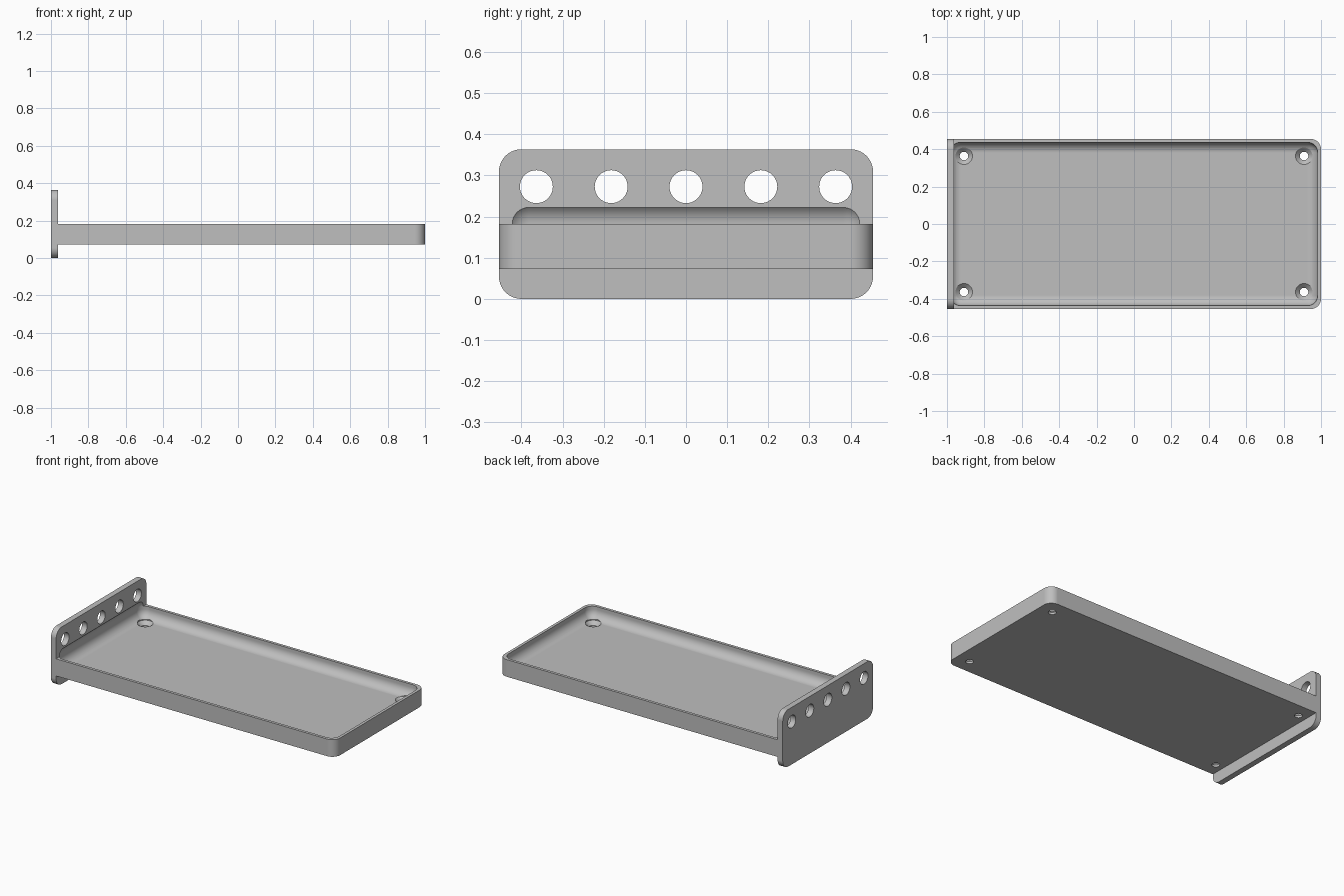
import bpy, bmesh
from mathutils import Matrix, Vector

cube = bpy.data.objects.get("Cube")
if cube:
    bpy.data.objects.remove(cube)

U = 2 / 110  # design unit: the model is 110 units long

grey = bpy.data.materials.new("plain grey")
grey.use_nodes = True
colour = (0.52, 0.52, 0.52, 1)
grey.diffuse_color = colour
grey.node_tree.nodes["Principled BSDF"].inputs["Base Color"].default_value = colour


def finish(bm, name):
    bmesh.ops.recalc_face_normals(bm, faces=bm.faces)
    mesh = bpy.data.meshes.new(name)
    bm.to_mesh(mesh)
    bm.free()
    mesh.materials.append(grey)
    obj = bpy.data.objects.new(name, mesh)
    bpy.context.collection.objects.link(obj)
    return obj


def rounded_box(name, low, high, radius, pick, segments=10):
    """Box between two corners, rounded on the edges that pick() accepts."""
    low, high = Vector(low) * U, Vector(high) * U
    bm = bmesh.new()
    bmesh.ops.create_cube(bm, size=1)
    for v in bm.verts:
        v.co = Vector([a if c < 0 else b for c, a, b in zip(v.co, low, high)])
    edges = [e for e in bm.edges
             if pick((e.verts[1].co - e.verts[0].co).normalized(),
                     (e.verts[0].co + e.verts[1].co) / 2)]
    bmesh.ops.bevel(bm, geom=edges, offset=radius * U, segments=segments,
                    profile=0.5, affect='EDGES')
    return finish(bm, name)


def lathe(name, profile, matrix):
    """Solid of revolution about local z from (radius, height) points."""
    bm = bmesh.new()
    n = 40
    rings = []
    for r, h in profile:
        ring = bmesh.ops.create_circle(bm, segments=n, radius=r * U)["verts"]
        for v in ring:
            v.co.z = h * U
        rings.append(ring)
    for a, b in zip(rings, rings[1:]):
        for i in range(n):
            j = (i + 1) % n
            bm.faces.new((a[i], a[j], b[j], b[i]))
    bm.faces.new(rings[0])
    bm.faces.new(rings[-1])
    bm.transform(matrix)
    return finish(bm, name)


def combine(target, tool, operation):
    mod = target.modifiers.new(operation.lower(), 'BOOLEAN')
    mod.operation = operation
    mod.solver = 'EXACT'
    mod.object = tool
    bpy.context.view_layer.objects.active = target
    bpy.ops.object.modifier_apply(modifier=mod.name)
    bpy.data.objects.remove(tool)


# Shallow tray with its two free corners rounded
tray = rounded_box("tray_with_end_plate", (-53.5, -25, 4), (55, 25, 10), 3,
                   lambda d, mid: abs(d.z) > 0.9 and mid.x > 0)

# Upright end plate with rounded corners
plate = rounded_box("end_plate", (-55, -25, 0), (-53, 25, 20), 3,
                    lambda d, mid: abs(d.x) > 0.9)
combine(tray, plate, 'UNION')

# Hollow with soft edges, biting slightly into the end plate
hollow = rounded_box("hollow_cutter", (-54, -24, 6), (54, 24, 13), 3,
                     lambda d, mid: True)
combine(tray, hollow, 'DIFFERENCE')

# Row of round holes through the end plate
for i in range(-2, 3):
    place = Matrix.Translation(Vector((-54, 10 * i, 15)) * U) @ Matrix.Rotation(1.5707963, 4, 'Y')
    combine(tray, lathe("plate_hole_cutter", [(2.2, -3), (2.2, 3)], place), 'DIFFERENCE')

# Countersunk screw holes in the floor corners
for x in (-50, 50):
    for y in (-20, 20):
        place = Matrix.Translation(Vector((x, y, 0)) * U)
        sink = [(1.25, 3), (1.25, 4.75), (2.5, 6), (2.5, 8)]
        combine(tray, lathe("screw_hole_cutter", sink, place), 'DIFFERENCE')

# Smooth curves, sharp edges
bpy.ops.object.select_all(action='DESELECT')
tray.select_set(True)
bpy.context.view_layer.objects.active = tray
bpy.ops.object.shade_smooth_by_angle(angle=0.5)
normals = tray.modifiers.new("even_normals", 'WEIGHTED_NORMAL')
normals.keep_sharp = True
